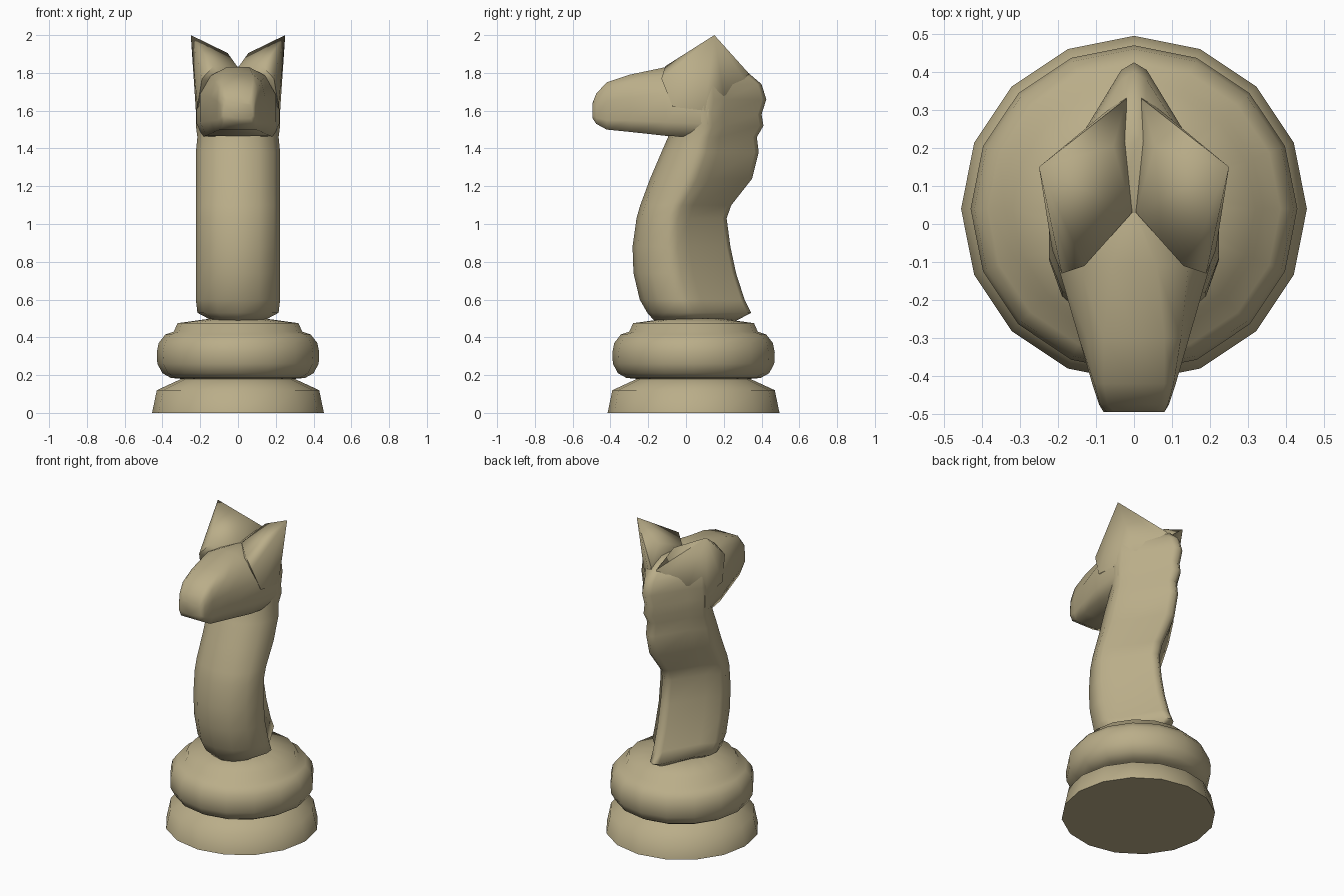
import bpy, bmesh, math
from mathutils import Vector

if "Cube" in bpy.data.objects:
    bpy.data.objects.remove(bpy.data.objects["Cube"])


def finish(bm, name, angle=45):
    bmesh.ops.remove_doubles(bm, verts=bm.verts, dist=0.0005)
    bmesh.ops.recalc_face_normals(bm, faces=bm.faces)
    mesh = bpy.data.meshes.new(name)
    bm.to_mesh(mesh)
    bm.free()
    obj = bpy.data.objects.new(name, mesh)
    bpy.context.collection.objects.link(obj)
    mat = bpy.data.materials.get("tan") or bpy.data.materials.new("tan")
    mat.diffuse_color = (0.49, 0.42, 0.25, 1)
    mat.use_nodes = True
    mat.node_tree.nodes["Principled BSDF"].inputs["Base Color"].default_value = mat.diffuse_color
    mesh.materials.append(mat)
    bpy.ops.object.select_all(action='DESELECT')
    obj.select_set(True)
    bpy.context.view_layer.objects.active = obj
    bpy.ops.object.shade_smooth_by_angle(angle=math.radians(angle))
    return obj


def loft(name, rings, angle=45):
    """Skin closed rings of points and cap both ends."""
    bm = bmesh.new()
    rows = [[bm.verts.new(p) for p in ring] for ring in rings]
    n = len(rows[0])
    for a, b in zip(rows, rows[1:]):
        for i in range(n):
            j = (i + 1) % n
            bm.faces.new((a[i], a[j], b[j], b[i]))
    bm.faces.new(rows[0])
    bm.faces.new(rows[-1])
    return finish(bm, name, angle)


def mirrored(half):
    """Complete a half outline whose first and last points lie on x = 0."""
    return half + [(-x, y, z) for x, y, z in reversed(half[1:-1])]


# turned base, 16 sides
profile = [(.455, 0), (.43, .12), (.30, .18), (.355, .185), (.40, .21),
           (.427, .26), (.43, .32), (.42, .37), (.385, .415), (.34, .43),
           (.32, .475), (.14, .50)]
loft("base", [[(r * math.cos(i * math.tau / 16), .04 + r * math.sin(i * math.tau / 16), z)
               for i in range(16)] for r, z in profile], 72)

# neck and mane: height, front y, back y, half width
neck = [(.49, -.17, .27, .14), (.53, -.205, .345, .215), (.60, -.245, .31, .223),
        (.74, -.278, .265, .223), (.88, -.283, .235, .223), (1.03, -.262, .215, .223),
        (1.10, -.242, .24, .223), (1.24, -.19, .35, .223), (1.38, -.13, .385, .223),
        (1.46, -.095, .375, .215), (1.52, -.09, .41, .223), (1.58, -.09, .40, .223),
        (1.66, -.09, .425, .225), (1.74, -.08, .40, .22), (1.80, -.04, .33, .20),
        (1.835, .04, .25, .10)]


def neck_ring(z, f, b, w):
    d = b - f
    return mirrored([(0, f, z), (.5 * w, f + .05 * d, z), (.85 * w, f + .18 * d, z),
                     (w, f + .36 * d, z), (w * .97, f + .46 * d, z),
                     (.68 * w, f + .58 * d, z), (.15 * w, b - .02, z), (0, b, z)])


loft("neck", [neck_ring(*row) for row in neck], 65)

# head: y, bottom z, top z, half width, half width of the flat bridge
head = [(-.495, 1.56, 1.64, .08, .05), (-.475, 1.53, 1.69, .092, .07),
        (-.42, 1.50, 1.75, .11, .08), (-.30, 1.488, 1.79, .145, .08),
        (-.11, 1.467, 1.83, .20, .06), (.03, 1.46, 1.83, .22, .01),
        (.12, 1.46, 1.80, .22, .01)]


def head_ring(y, b, t, w, tw):
    h = t - b
    return mirrored([(0, y, b), (.85 * w, y, b), (w, y, b + .2 * h), (w, y, b + .6 * h),
                     (.55 * (w + tw), y, t - .12 * h), (tw, y, t), (0, y, t)])


loft("head", [head_ring(*row) for row in head], 72)

# pointed ears running down into the cheek, brow and crest
ear = [(.25, .15, 2.0), (.005, .03, 1.835), (.055, .205, 1.905), (.13, -.11, 1.835),
       (.19, -.13, 1.77), (.215, -.07, 1.62), (.223, .10, 1.60), (.16, .20, 1.68),
       (.02, .33, 1.80), (.02, .34, 1.72), (.005, .03, 1.68)]
for side, label in ((1, "right_ear"), (-1, "left_ear")):
    bm = bmesh.new()
    for x, y, z in ear:
        bm.verts.new(Vector((side * x, y, z)))
    bmesh.ops.convex_hull(bm, input=bm.verts)
    loose = [v for v in bm.verts if not v.link_faces]
    bmesh.ops.delete(bm, geom=loose, context='VERTS')
    finish(bm, label, 60)
